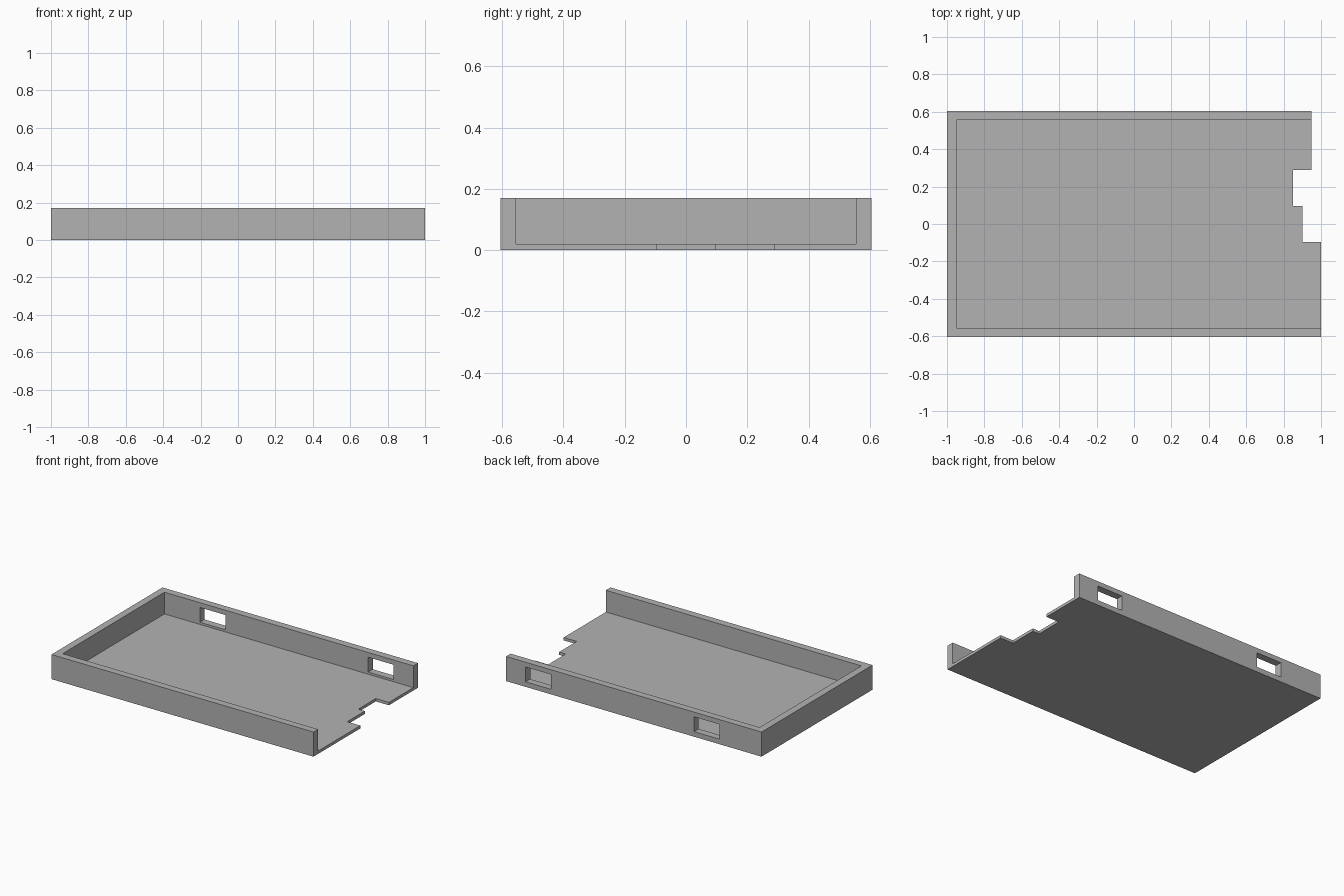
import bpy
import bmesh

# Remove the default cube
cube = bpy.data.objects.get("Cube")
if cube:
    bpy.data.objects.remove(cube, do_unlink=True)

HEIGHT, FLOOR, WALL = 0.17, 0.02, 0.05
HALF_Y = 0.605

grey = bpy.data.materials.new("plain grey")
grey.use_nodes = True
colour = (0.45, 0.45, 0.45, 1)
grey.diffuse_color = colour
grey.node_tree.nodes["Principled BSDF"].inputs["Base Color"].default_value = colour


def prism(name, outline, z0, z1):
    """Extrude a flat outline from z0 up to z1."""
    bm = bmesh.new()
    base = bm.faces.new([bm.verts.new((x, y, z0)) for x, y in outline])
    top = bmesh.ops.extrude_face_region(bm, geom=[base])["geom"]
    verts = [v for v in top if isinstance(v, bmesh.types.BMVert)]
    bmesh.ops.translate(bm, verts=verts, vec=(0, 0, z1 - z0))
    bmesh.ops.recalc_face_normals(bm, faces=bm.faces)
    mesh = bpy.data.meshes.new(name)
    bm.to_mesh(mesh)
    bm.free()
    mesh.materials.append(grey)
    obj = bpy.data.objects.new(name, mesh)
    bpy.context.collection.objects.link(obj)
    return obj


def cut_box(target, x0, x1, y0, y1, z0, z1):
    """Cut a box out of the target, then discard the cutter."""
    cutter = prism("cutter", [(x0, y0), (x1, y0), (x1, y1), (x0, y1)], z0, z1)
    cutter.hide_render = True
    mod = target.modifiers.new("cut", "BOOLEAN")
    mod.operation = "DIFFERENCE"
    mod.solver = "EXACT"
    mod.object = cutter
    bpy.context.view_layer.objects.active = target
    bpy.ops.object.modifier_apply(modifier=mod.name)
    bpy.data.objects.remove(cutter, do_unlink=True)


# Solid block with the stepped open end
outline = [(-1, -HALF_Y), (1, -HALF_Y), (1, -0.095), (0.9, -0.095),
           (0.9, 0.097), (0.85, 0.097), (0.85, 0.288), (0.95, 0.288),
           (0.95, HALF_Y), (-1, HALF_Y)]
tray = prism("tray", outline, 0, HEIGHT)

# Hollow interior, open at the top and at the stepped end
cut_box(tray, -1 + WALL, 1.2, -HALF_Y + WALL, HALF_Y - WALL, FLOOR, HEIGHT + 0.1)

# Two rectangular openings through the back wall
for left_edge in (-0.68, 0.605):
    cut_box(tray, left_edge, left_edge + 0.195, HALF_Y - 2 * WALL, HALF_Y + WALL,
            0.035, 0.137)
